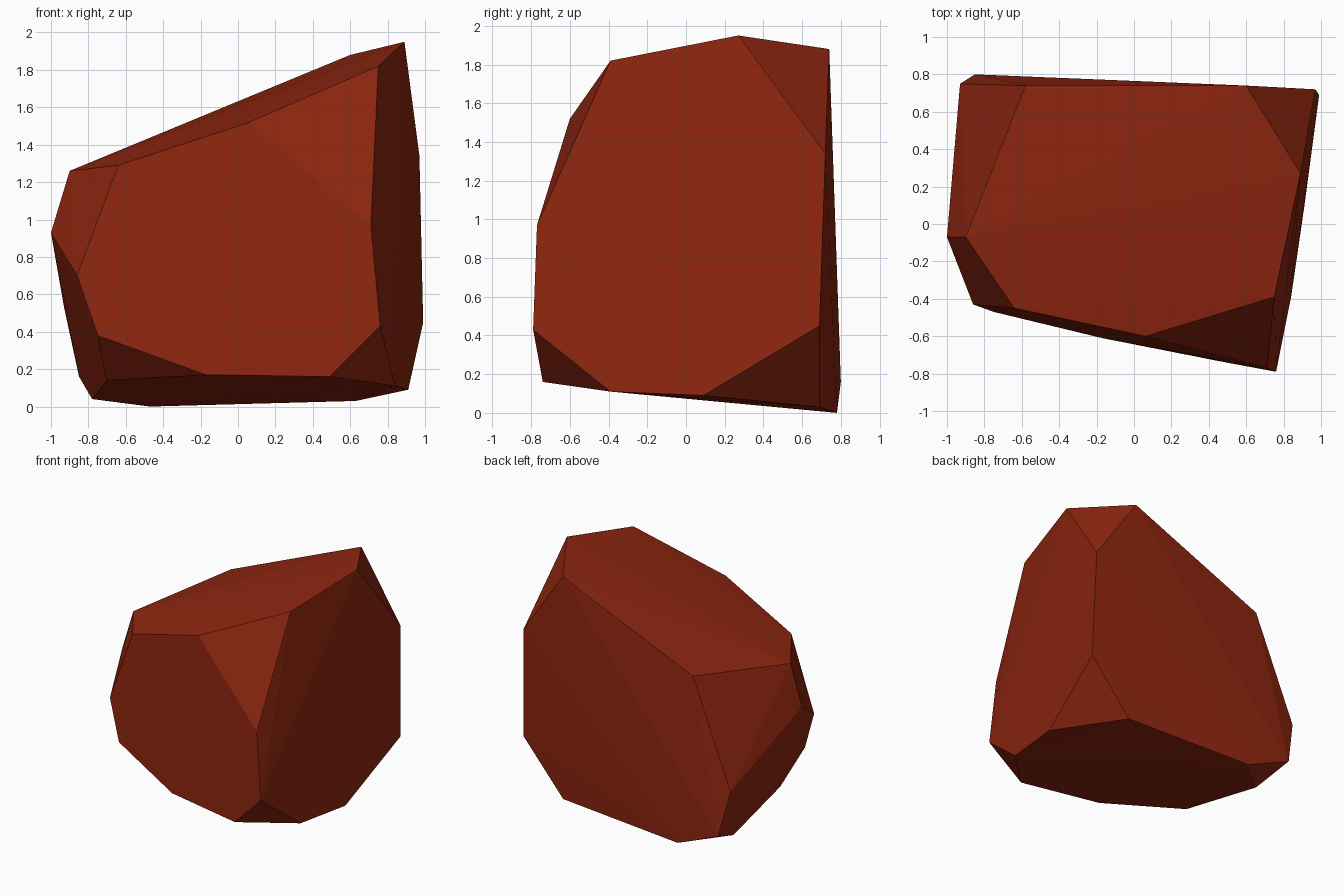
import bpy
import bmesh

default_cube = bpy.data.objects.get("Cube")
if default_cube:
    bpy.data.objects.remove(default_cube, do_unlink=True)


def make_material(name, colour):
    material = bpy.data.materials.new(name)
    material.use_nodes = True
    material.diffuse_color = colour
    shader = next(n for n in material.node_tree.nodes if n.type == "BSDF_PRINCIPLED")
    shader.inputs["Base Color"].default_value = colour
    shader.inputs["Roughness"].default_value = 0.9
    return material


def make_hull(name, corners, material):
    """Wrap a faceted convex skin around the corner points."""
    mesh = bpy.data.meshes.new(name)
    bm = bmesh.new()
    for corner in corners:
        bm.verts.new(corner)
    hull = bmesh.ops.convex_hull(bm, input=bm.verts[:])
    unused = {g for g in hull["geom_interior"] + hull["geom_unused"]
              if isinstance(g, bmesh.types.BMVert)}
    bmesh.ops.delete(bm, geom=list(unused), context="VERTS")
    bmesh.ops.recalc_face_normals(bm, faces=bm.faces[:])
    bm.to_mesh(mesh)
    bm.free()
    for polygon in mesh.polygons:
        polygon.use_smooth = False
    mesh.materials.append(material)
    rock = bpy.data.objects.new(name, mesh)
    bpy.context.scene.collection.objects.link(rock)
    return rock


# Sloping top facet
top_rim = [(0.89, 0.27, 1.95), (0.75, -0.39, 1.82), (0.06, -0.60, 1.52),
           (-0.64, -0.45, 1.29), (-0.90, -0.07, 1.26), (-0.58, 0.74, 1.38),
           (0.60, 0.74, 1.88)]

# Corners around the sides
side_corners = [(0.97, 0.72, 1.34), (0.99, 0.69, 0.45), (0.76, -0.79, 0.43),
                (0.71, -0.77, 0.97), (-0.75, -0.47, 0.38), (-0.86, -0.43, 0.70),
                (-1.00, -0.07, 0.93), (-0.93, 0.75, 0.53), (-0.85, 0.80, 0.16)]

# Nearly flat underside
bottom_rim = [(0.91, 0.09, 0.09), (0.84, -0.39, 0.11), (0.49, -0.74, 0.16),
              (-0.17, -0.61, 0.17), (-0.70, -0.22, 0.14), (-0.78, 0.50, 0.04),
              (-0.47, 0.78, 0.00), (0.63, 0.69, 0.03)]

rust_red = make_material("rust red", (0.27, 0.019, 0.005, 1.0))
make_hull("rock", top_rim + side_corners + bottom_rim, rust_red)
